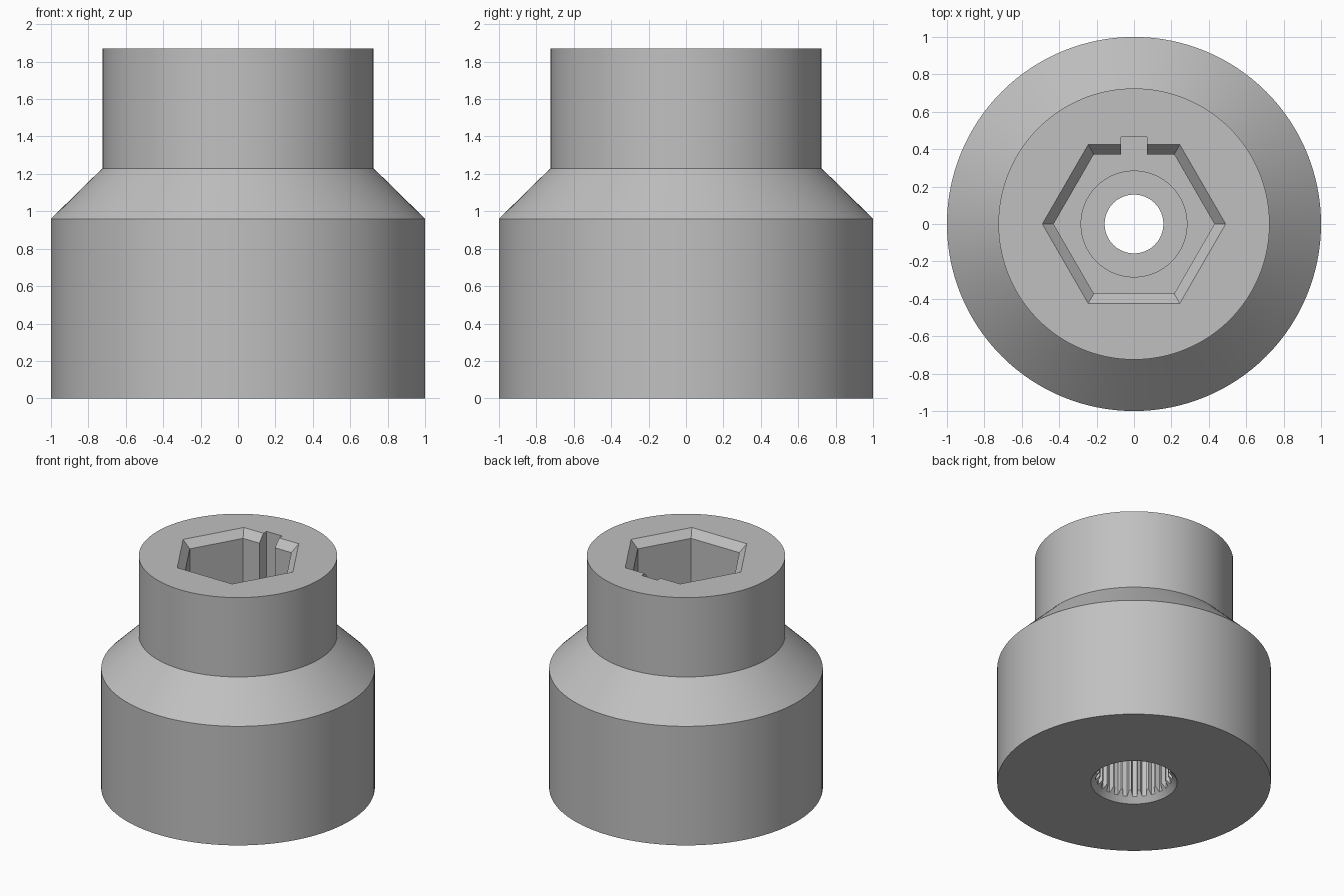
import bpy, bmesh, math

if "Cube" in bpy.data.objects:
    bpy.data.objects.remove(bpy.data.objects["Cube"])

TOP = 1.87
HEX_FLOOR = 1.23

grey = bpy.data.materials.new("plain grey")
grey.diffuse_color = (0.53, 0.53, 0.53, 1)
grey.use_nodes = True
grey.node_tree.nodes["Principled BSDF"].inputs["Base Color"].default_value = grey.diffuse_color


def ring(radius, z, sides):
    return [(radius * math.cos(2 * math.pi * i / sides),
             radius * math.sin(2 * math.pi * i / sides), z) for i in range(sides)]


def loft(name, rings):
    """Closed solid through equally sized rings, listed from bottom to top."""
    bm = bmesh.new()
    loops = [[bm.verts.new(p) for p in r] for r in rings]
    n = len(loops[0])
    bm.faces.new(loops[0][::-1])
    bm.faces.new(loops[-1])
    for low, high in zip(loops, loops[1:]):
        for i in range(n):
            j = (i + 1) % n
            bm.faces.new((low[i], low[j], high[j], high[i]))
    mesh = bpy.data.meshes.new(name)
    bm.to_mesh(mesh)
    bm.free()
    mesh.materials.append(grey)
    obj = bpy.data.objects.new(name, mesh)
    bpy.context.collection.objects.link(obj)
    return obj


def lathe(name, profile, sides=128):
    return loft(name, [ring(r, z, sides) for r, z in profile])


def spline_ring(z, teeth=25, root=0.282, tip=0.253):
    pts = []
    for i in range(teeth):
        for frac, r in ((-0.32, root), (0.12, root), (0.28, tip), (0.52, tip)):
            a = 2 * math.pi * (i + frac) / teeth
            pts.append((r * math.cos(a), r * math.sin(a), z))
    return pts


# Stepped outer body with conical shoulder
body = lathe("socket_body", [(1, 0), (1, 0.96), (0.725, 1.23), (0.725, TOP)])

# Hexagonal socket with a chamfered mouth
hex_socket = loft("hex_socket_cutter", [ring(0.43, HEX_FLOOR, 6), ring(0.43, TOP - 0.06, 6),
                                        ring(0.49, TOP, 6), ring(0.49, TOP + 0.05, 6)])

# Keyway slot in the back wall of the hexagon
x, y0, y1 = 0.07, 0.2, 0.465
keyway = loft("keyway_cutter", [[(-x, y0, z), (x, y0, z), (x, y1, z), (-x, y1, z)]
                                for z in (HEX_FLOOR, TOP + 0.1)])

# Screw head recess and through hole
recess = lathe("screw_recess_cutter", [(0.283, 0.8), (0.283, HEX_FLOOR + 0.1)])
hole = lathe("screw_hole_cutter", [(0.157, 0.3), (0.157, 0.9)])

# Toothed bore and its chamfered entry in the underside
bore = loft("toothed_bore_cutter", [spline_ring(-0.1), spline_ring(0.48)])
entry = lathe("bore_entry_cutter", [(0.315, -0.05), (0.315, 0), (0.253, 0.08)])

for cutter in (hex_socket, keyway, recess, hole, bore, entry):
    mod = body.modifiers.new(cutter.name, 'BOOLEAN')
    mod.operation = 'DIFFERENCE'
    mod.solver = 'EXACT'
    mod.object = cutter
    cutter.hide_render = True

# Apply the cuts, then remove the cutters
bpy.context.view_layer.update()
cut_mesh = bpy.data.meshes.new_from_object(
    body.evaluated_get(bpy.context.evaluated_depsgraph_get()))
body.modifiers.clear()
body.data = cut_mesh
for cutter in (hex_socket, keyway, recess, hole, bore, entry):
    bpy.data.objects.remove(cutter)

bpy.context.view_layer.objects.active = body
body.select_set(True)
bpy.ops.object.shade_smooth_by_angle(angle=math.radians(20))
